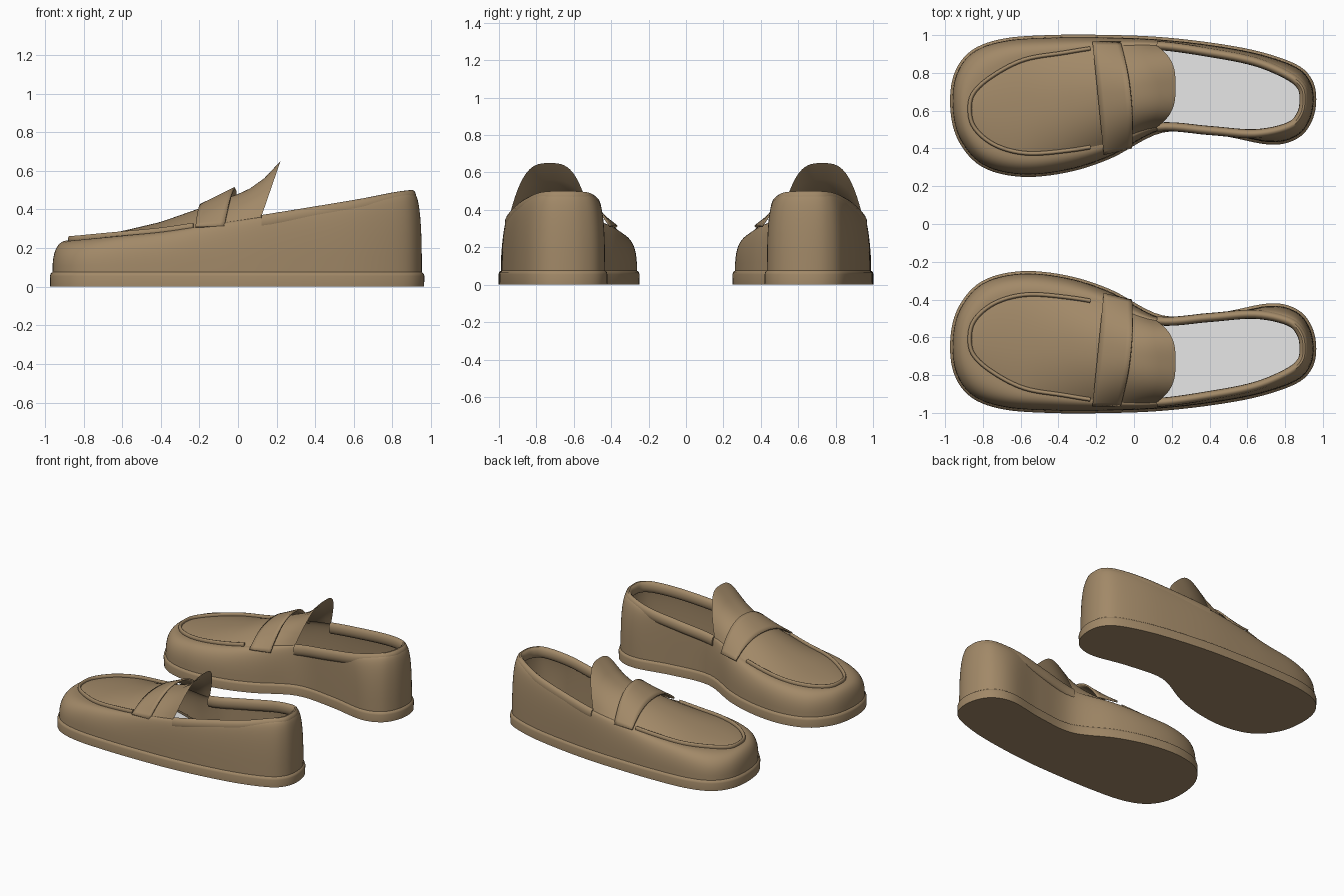
import bpy, bmesh, math
from mathutils import Vector

if "Cube" in bpy.data.objects:
    bpy.data.objects.remove(bpy.data.objects["Cube"])

def material(name, col):
    m = bpy.data.materials.new(name)
    m.diffuse_color = (*col, 1)
    m.use_nodes = True
    m.node_tree.nodes["Principled BSDF"].inputs["Base Color"].default_value = m.diffuse_color
    return m

LEATHER = material("brown leather", (0.36, 0.25, 0.138))
LINING = material("pale grey insole", (0.8, 0.8, 0.8))

# Matching loops: x, y at the welt, then x, y, z at the upper edge.
# Order: toe, outer side, heel, inner side.
LAST = [
    (-.96, .62, -.87, .61, .24), (-.94, .79, -.845, .70, .24),
    (-.85, .91, -.74, .79, .25), (-.68, .97, -.58, .87, .265),
    (-.42, .988, -.38, .905, .285), (-.15, .988, -.15, .938, .32),
    (.12, .978, .12, .945, .36), (.40, .948, .40, .908, .405),
    (.65, .903, .64, .86, .445), (.85, .835, .81, .79, .478),
    (.93, .76, .885, .73, .488), (.952, .66, .90, .66, .49),
    (.93, .55, .885, .58, .488), (.86, .465, .82, .515, .478),
    (.72, .433, .64, .478, .445), (.45, .482, .40, .495, .405),
    (.15, .497, .12, .512, .36), (-.13, .358, -.15, .425, .32),
    (-.36, .285, -.38, .385, .285), (-.60, .263, -.58, .375, .265),
    (-.80, .315, -.74, .42, .25), (-.92, .45, -.845, .51, .24)]
SEG = 6

def spline(rows):
    """Closed Catmull-Rom through rows of numbers."""
    n, out = len(rows), []
    for i in range(n):
        a, b, c, d = (rows[(i + k) % n] for k in (-1, 0, 1, 2))
        for s in range(SEG):
            t = s / SEG
            out.append([.5 * (2*q + (r-p)*t + (2*p-5*q+4*r-w)*t*t + (3*q-p-3*r+w)*t**3)
                        for p, q, r, w in zip(a, b, c, d)])
    return out

PTS = spline(LAST)
N = len(PTS)
BASE = [Vector((p[0], p[1], .07)) for p in PTS]
TOP = [Vector(p[2:]) for p in PTS]

def outward(loop, i):
    d = loop[(i + 1) % len(loop)] - loop[i - 1]
    return Vector((-d.y, d.x, 0)).normalized()

def lerp_table(tab, x):
    for (x0, z0), (x1, z1) in zip(tab, tab[1:]):
        if x <= x1:
            t = max(0, (x - x0) / (x1 - x0))
            return z0 + (z1 - z0) * t
    return tab[-1][1]

def loft(name, rings, closed=True, caps=(), mat=LEATHER, face_up=False, thick=0):
    """Skin a list of rings; mirrored over y for the second shoe."""
    bm = bmesh.new()
    vs = [[bm.verts.new(p) for p in r] for r in rings]
    m = len(rings[0])
    for a, b in zip(vs, vs[1:]):
        for j in range(m if closed else m - 1):
            k = (j + 1) % m
            bm.faces.new((a[j], a[k], b[k], b[j]))
    for c in caps:
        bm.faces.new(vs[c])
    bmesh.ops.remove_doubles(bm, verts=bm.verts, dist=1e-5)
    bmesh.ops.recalc_face_normals(bm, faces=bm.faces)
    bm.normal_update()
    if face_up and sum(f.normal.z * f.calc_area() for f in bm.faces) < 0:
        bmesh.ops.reverse_faces(bm, faces=bm.faces)
    me = bpy.data.meshes.new(name)
    bm.to_mesh(me)
    bm.free()
    ob = bpy.data.objects.new(name, me)
    bpy.context.collection.objects.link(ob)
    me.materials.append(mat)
    bpy.ops.object.select_all(action='DESELECT')
    bpy.context.view_layer.objects.active = ob
    ob.select_set(True)
    bpy.ops.object.shade_smooth_by_angle(angle=math.radians(40))
    if thick:
        s = ob.modifiers.new("thickness", 'SOLIDIFY')
        s.thickness = thick
    mi = ob.modifiers.new("second shoe", 'MIRROR')
    mi.use_axis = (False, True, False)
    return ob

def base_ring(off, z):
    return [Vector((p.x, p.y, z)) + outward(BASE, i) * off for i, p in enumerate(BASE)]

def tube(name, idx, hw, hh, dz):
    """Oval roll following part of the upper edge."""
    rings = []
    for i in idx:
        o, c = outward(TOP, i % N), TOP[i % N] + Vector((0, 0, dz))
        rings.append([c + o * hw * math.cos(a) + Vector((0, 0, hh * math.sin(a)))
                      for a in (k * math.tau / 14 for k in range(14))])
    loft(name, rings, caps=(0, -1))

# Sole and insole
loft("sole", [base_ring(.012, 0), base_ring(.013, .055), base_ring(.009, .068),
              base_ring(-.004, .078)], caps=(0,))
loft("insole", [base_ring(-.005, .06)], caps=(0,), mat=LINING, face_up=True)

# Side walls of the upper, rounded towards the top edge
walls = []
for k in range(13):
    a = k / 12 * math.pi / 2
    f = 1 - max(math.cos(a), 0) ** .75
    g = math.sin(a) ** .75
    walls.append([Vector((b.x + (t.x - b.x) * f, b.y + (t.y - b.y) * f,
                          .07 + (t.z - .07) * g)) for b, t in zip(BASE, TOP)])
loft("upper_wall", walls)

# Vamp and tongue: arched rows between outer and inner edges
CROWN = [(-.87, .243), (-.6, .288), (-.4, .335), (-.2, .405), (0, .485), (.06, .535), (.12, .65)]
rows = []
for i in range(6 * SEG + 1):
    p, q = TOP[i], TOP[-i]
    r = max(0, (p.x + .1) / .22)
    zc, power = lerp_table(CROWN, p.x), 2.2 + .9 * r
    row = []
    for j in range(29):
        u = j / 14 - 1
        c = p.lerp(q, j / 28)
        arch = 1 - abs(u) ** power
        row.append(c + Vector((.1 * r * r * arch, 0, (zc - c.z) * arch)))
    rows.append(row)
loft("vamp_and_tongue", rows, closed=False, face_up=True)

# Apron seam ridge and padded collar
tube("apron_ridge", range(-5 * SEG + 2, 5 * SEG - 1), .011, .018, .006)
tube("collar", range(6 * SEG, N - 6 * SEG + 1), .024, .042, -.03)

# Strap across the vamp
strap = []
for k in range(7):
    s = k / 6
    row = []
    for j in range(33):
        t = j / 32
        u = 2 * t - 1
        arch = 1 - abs(u) ** 2.3
        x = -.22 + .06 * t + .15 * s + .02 * s * arch
        y = .965 + (.365 + .035 * s - .965) * t
        row.append(Vector((x, y, .315 + arch * (.115 + .085 * s))))
    strap.append(row)
loft("strap", strap, closed=False, face_up=True, thick=.012)
